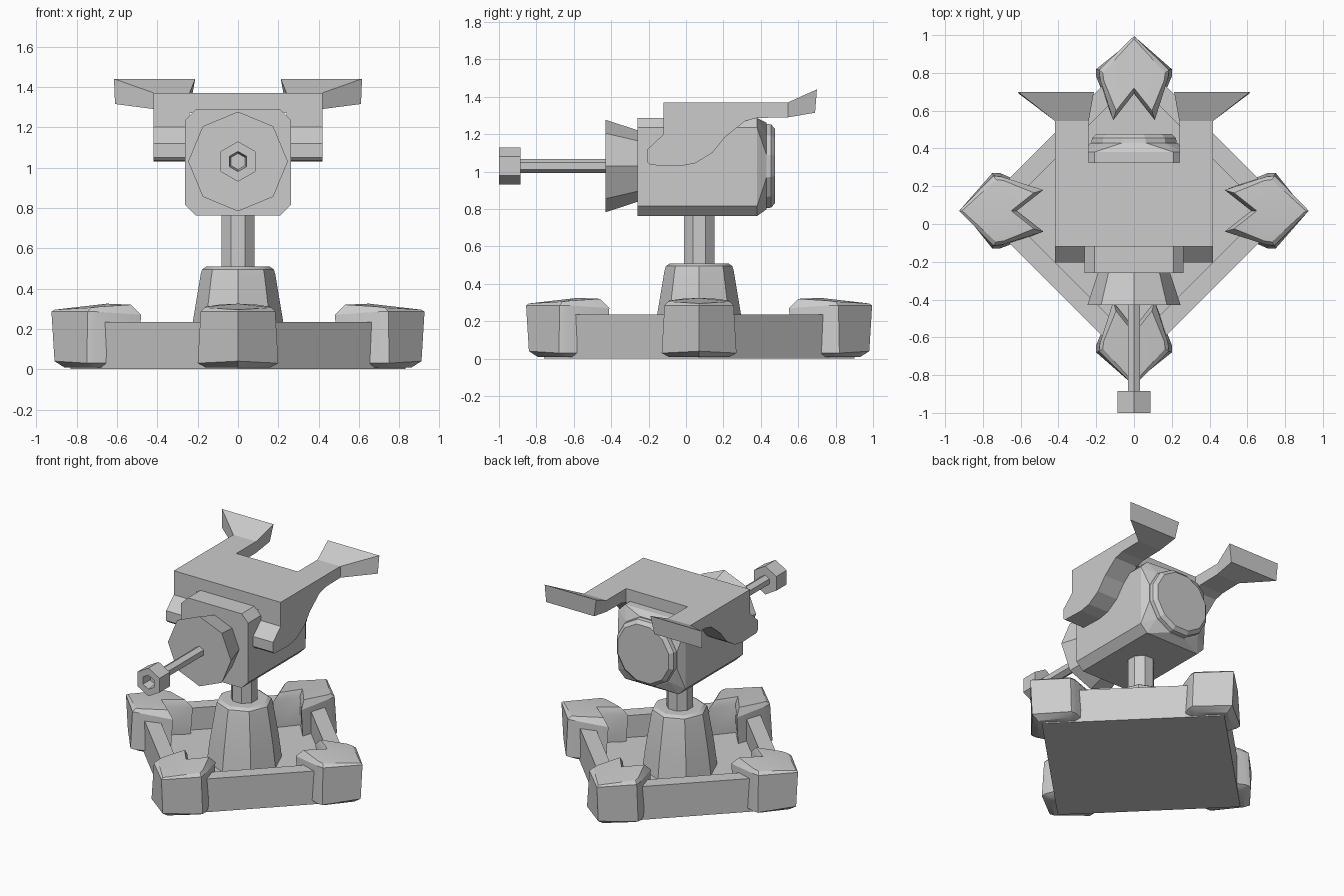
import bpy, bmesh
from math import cos, sin, pi, radians

if "Cube" in bpy.data.objects:
    bpy.data.objects.remove(bpy.data.objects["Cube"])

CY = 0.07    # centre of the base in y
CZ = 1.03    # height of the barrel axis


def finish(name, bm, smooth=False):
    bmesh.ops.recalc_face_normals(bm, faces=bm.faces[:])
    me = bpy.data.meshes.new(name)
    bm.to_mesh(me)
    bm.free()
    ob = bpy.data.objects.new(name, me)
    bpy.context.collection.objects.link(ob)
    if smooth:
        bpy.ops.object.select_all(action='DESELECT')
        ob.select_set(True)
        bpy.context.view_layer.objects.active = ob
        bpy.ops.object.shade_smooth_by_angle(angle=radians(30))
    return ob


def loft(name, rings, smooth=False, caps=None):
    """Skin equal-sized rings; caps lists the index groups closing both ends."""
    bm = bmesh.new()
    vs = [[bm.verts.new(p) for p in r] for r in rings]
    n = len(rings[0])
    for a, b in zip(vs, vs[1:]):
        for i in range(n):
            j = (i + 1) % n
            bm.faces.new((a[i], a[j], b[j], b[i]))
    for end in (vs[0], vs[-1]):
        for group in caps or [range(n)]:
            bm.faces.new([end[i] for i in group])
    return finish(name, bm, smooth)


def ring_z(n, r, z, turn=0.0):
    return [(r * cos(2 * pi * i / n + turn), CY + r * sin(2 * pi * i / n + turn), z) for i in range(n)]


def ring_y(n, r, y, turn=0.0):
    return [(r * sin(2 * pi * i / n + turn), y, CZ + r * cos(2 * pi * i / n + turn)) for i in range(n)]


# Diamond tray: outer wall, rim, inner wall and floor
loft("base_tray", [ring_z(4, 0.83, 0.0), ring_z(4, 0.83, 0.235),
                   ring_z(4, 0.69, 0.235), ring_z(4, 0.69, 0.08)])

# Chevron corner posts: half outlines as (radius, side, height), mirrored across the diagonal
levels = [
    [(0.86, 0, .008), (0.73, .16, .008), (0.70, .16, .008), (0.52, .10, .008), (0.63, 0, .008)],
    [(0.91, 0, .04), (0.75, .20, .03), (0.71, .20, .03), (0.50, .11, .03), (0.63, 0, .03)],
    [(0.925, 0, .285), (0.745, .185, .285), (0.70, .18, .285), (0.48, .11, .27), (0.62, 0, .28)],
    [(0.91, 0, .295), (0.73, .165, .305), (0.69, .16, .31), (0.53, .095, .32), (0.65, 0, .325)],
]
for k in range(4):
    c, s = cos(k * pi / 2), sin(k * pi / 2)
    rings = []
    for half in levels:
        full = half + [(r, -t, z) for r, t, z in half[3:0:-1]]
        rings.append([(c * r - s * t, CY + s * r + c * t, z) for r, t, z in full])
    loft(f"corner_post_{k + 1}", rings, True, [(0, 1, 2, 3, 4), (0, 4, 5, 6, 7)])

# Pedestal and pole
loft("pedestal", [ring_z(8, r, z) for r, z in ((.245, .07), (.225, .23), (.185, .47), (.178, .495), (.155, .51))], True)
loft("pole", [ring_z(8, 0.088, z, pi / 8) for z in (0.45, 0.85)])

# Head: chamfered box whose back blends into a round end
bm = bmesh.new()
a, b = 0.262, 0.21
outline = [(a, b), (b, a), (-b, a), (-a, b), (-a, -b), (-b, -a), (b, -a), (a, -b)]
for y in (-0.26, 0.38):
    for x, z in outline:
        bm.verts.new((x, y, CZ - 0.005 + z))
for p in ring_y(12, 0.24, 0.43, pi / 12):
    bm.verts.new(p)
bmesh.ops.convex_hull(bm, input=bm.verts[:])
bmesh.ops.dissolve_limit(bm, angle_limit=0.02, verts=bm.verts[:], edges=bm.edges[:])
finish("head", bm)
loft("rear_cap", [ring_y(12, r, y, pi / 12) for r, y in ((.235, .42), (.23, .455), (.205, .477))])

# Front flare, barrel and hollow hexagonal muzzle
loft("front_flare", [ring_y(8, 0.19, -0.255), ring_y(8, 0.247, -0.43)])
loft("barrel", [ring_y(6, 0.037, y) for y in (-0.42, -0.90)])
loft("muzzle", [ring_y(6, r, y) for r, y in ((.1, -.885), (.1, -1.0), (.05, -1.0), (.04, -.93))])

# Armour: side plates with flared wing tips, joined by a top plate
profile = [(-.12, 1.37), (.545, 1.37), (.545, 1.29), (.38, 1.287), (.315, 1.27), (.21, 1.185),
           (.14, 1.10), (.05, 1.045), (-.03, 1.03), (-.19, 1.035), (-.205, 1.05), (-.205, 1.12), (-.12, 1.20)]
for side, s in (("left", -1), ("right", 1)):
    loft(f"side_plate_{side}", [[(s * x, y, z) for y, z in profile] for x in (0.24, 0.418)])
    tip = [[(s * .24, .545, 1.29), (s * .418, .545, 1.29), (s * .418, .545, 1.37), (s * .24, .545, 1.37)],
           [(s * .235, .69, 1.315), (s * .61, .69, 1.315), (s * .615, .70, 1.44), (s * .212, .70, 1.44)]]
    loft(f"wing_tip_{side}", tip)
loft("top_plate", [[(x, -.12, 1.27), (x, .325, 1.27), (x, .325, 1.37), (x, -.12, 1.37)] for x in (-.25, .25)])
